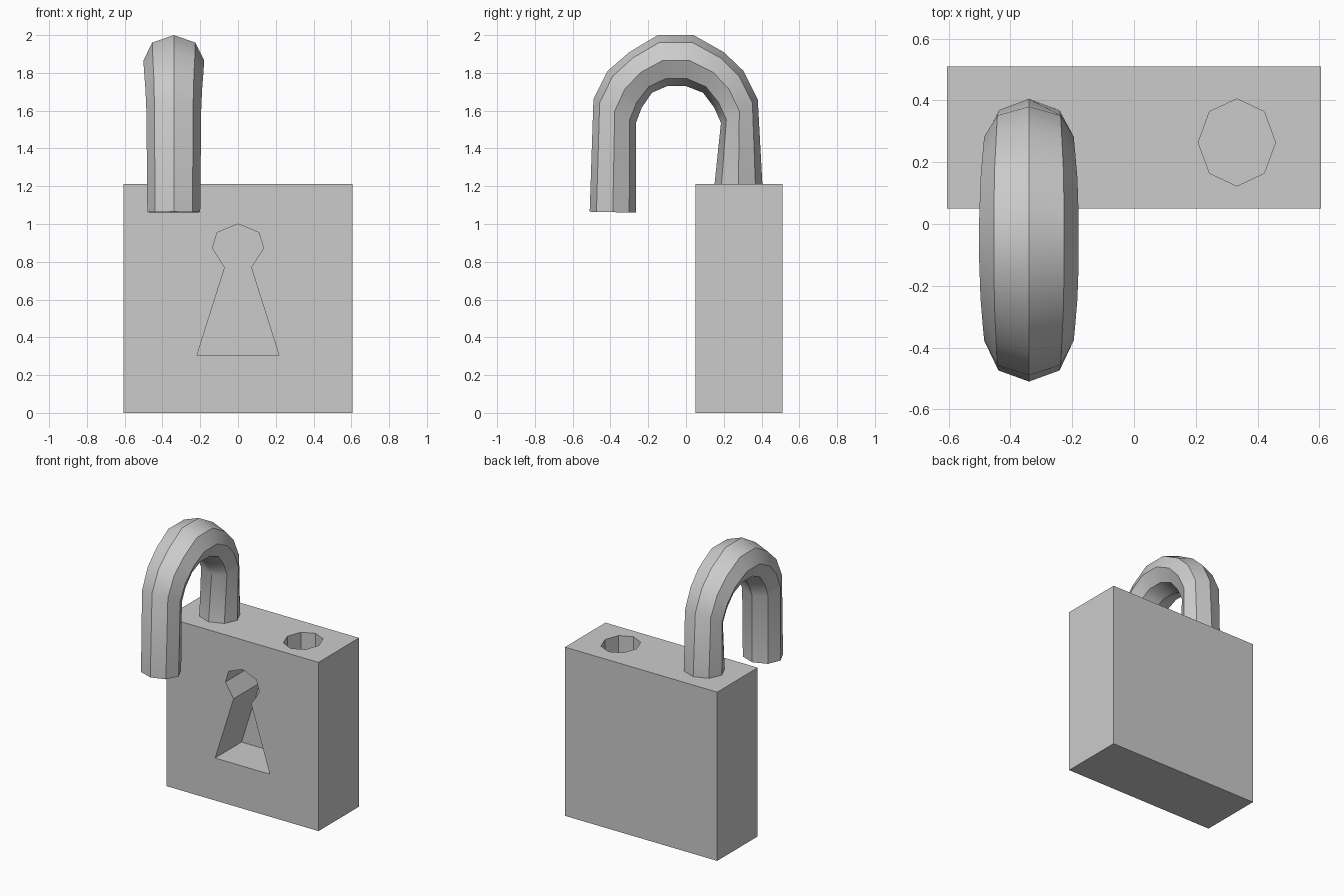
import bpy, bmesh, math
from mathutils import Vector

if "Cube" in bpy.data.objects:
    bpy.data.objects.remove(bpy.data.objects["Cube"])


def make_object(name, bm):
    bmesh.ops.recalc_face_normals(bm, faces=bm.faces)
    mesh = bpy.data.meshes.new(name)
    bm.to_mesh(mesh)
    bm.free()
    obj = bpy.data.objects.new(name, mesh)
    bpy.context.collection.objects.link(obj)
    return obj


def loft(name, rings):
    """Skin a list of equal-sized point rings and cap both ends."""
    bm = bmesh.new()
    loops = [[bm.verts.new(p) for p in ring] for ring in rings]
    n = len(loops[0])
    for a, b in zip(loops, loops[1:]):
        for i in range(n):
            j = (i + 1) % n
            bm.faces.new((a[i], a[j], b[j], b[i]))
    bm.faces.new(loops[0])
    bm.faces.new(loops[-1])
    return make_object(name, bm)


def box_ring(z):
    return [(-0.605, 0.05, z), (0.605, 0.05, z), (0.605, 0.51, z), (-0.605, 0.51, z)]


# Lock body
body = loft("lock_body", [box_ring(0), box_ring(1.212)])

# Keyhole cutter, recessed into the front
half = [(0.217, 0.305), (0.07, 0.77), (0.135, 0.873), (0.11, 0.955)]
outline = half + [(0, 1.0)] + [(-x, z) for x, z in reversed(half)]
keyhole = loft("keyhole_cutter", [[(x, y, z) for x, z in outline] for y in (-0.05, 0.35)])

# Octagonal socket cutter in the top
octagon = [(math.cos(k * math.pi / 4), math.sin(k * math.pi / 4)) for k in range(8)]
socket = loft("socket_cutter",
              [[(0.333 + 0.125 * c, 0.264 + 0.141 * s, z) for c, s in octagon]
               for z in (0.9, 1.3)])

for cutter in (keyhole, socket):
    cutter.hide_render = True
    cutter.hide_set(True)
    mod = body.modifiers.new(cutter.name, 'BOOLEAN')
    mod.operation = 'DIFFERENCE'
    mod.solver = 'EXACT'
    mod.object = cutter

# Shackle: outer point, inner point (y, z) and half width of each octagonal ring
stations = [
    ((-0.51, 1.065), (-0.265, 1.06), 0.14),
    ((-0.49, 1.66), (-0.265, 1.535), 0.145),
    ((-0.415, 1.81), (-0.235, 1.615), 0.15),
    ((-0.30, 1.91), (-0.18, 1.695), 0.157),
    ((-0.15, 2.0), (-0.10, 1.73), 0.161),
    ((0.04, 2.0), (0.0, 1.73), 0.161),
    ((0.20, 1.91), (0.09, 1.695), 0.157),
    ((0.305, 1.81), (0.15, 1.615), 0.15),
    ((0.38, 1.66), (0.185, 1.535), 0.145),
    ((0.405, 1.20), (0.15, 1.20), 0.14),
]
rings = []
for outer, inner, width in stations:
    o, i = Vector((0, *outer)), Vector((0, *inner))
    mid, arm = (o + i) / 2, (o - i) / 2
    rings.append([mid + arm * s + Vector((-0.34 + width * c, 0, 0)) for c, s in octagon])
shackle = loft("shackle", rings)

# Smooth along the bend, crisp along the octagon corners
bpy.ops.object.select_all(action='DESELECT')
shackle.select_set(True)
bpy.context.view_layer.objects.active = shackle
bpy.ops.object.shade_smooth_by_angle(angle=math.radians(35))
